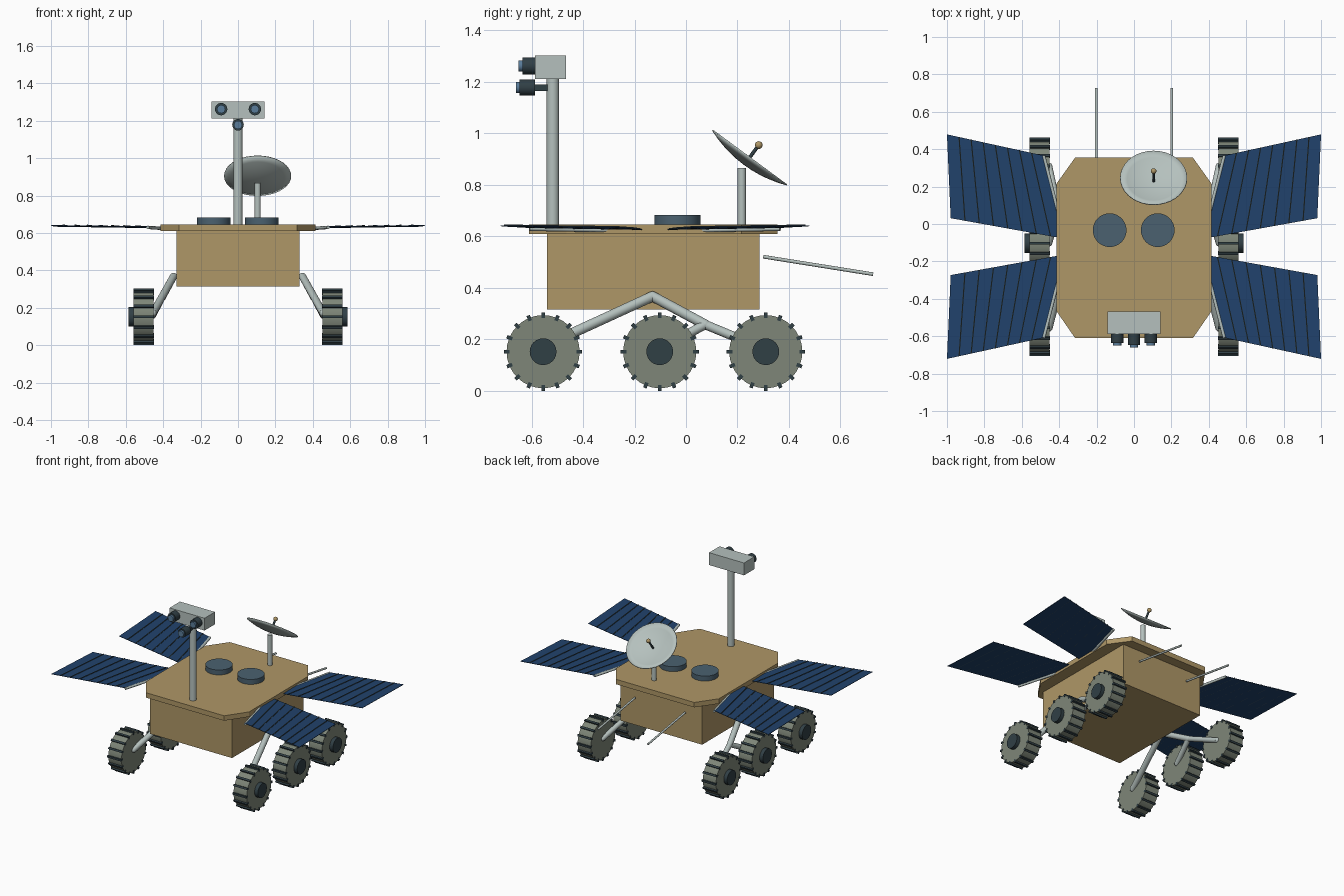
import bpy, bmesh
from math import cos, sin, pi, radians
from mathutils import Vector, Matrix

if "Cube" in bpy.data.objects:
    bpy.data.objects.remove(bpy.data.objects["Cube"])


def material(name, r, g, b):
    m = bpy.data.materials.new(name)
    m.diffuse_color = (r, g, b, 1)
    m.use_nodes = True
    m.node_tree.nodes["Principled BSDF"].inputs["Base Color"].default_value = m.diffuse_color
    return m


TAN = material("tan", 0.43, 0.31, 0.135)
METAL = material("pale_metal", 0.46, 0.53, 0.51)
DARK = material("dark", 0.03, 0.05, 0.06)
WHEEL = material("wheel_grey", 0.21, 0.24, 0.19)
SLATE = material("slate", 0.07, 0.12, 0.16)
BLUE = material("panel_blue", 0.015, 0.055, 0.15)
LENS = material("lens_blue", 0.1, 0.2, 0.32)


def finish(name, bm, mat, smooth=False):
    bmesh.ops.recalc_face_normals(bm, faces=bm.faces)
    me = bpy.data.meshes.new(name)
    bm.to_mesh(me)
    bm.free()
    me.materials.append(mat)
    ob = bpy.data.objects.new(name, me)
    bpy.context.collection.objects.link(ob)
    if smooth:
        bpy.ops.object.select_all(action='DESELECT')
        ob.select_set(True)
        bpy.context.view_layer.objects.active = ob
        bpy.ops.object.shade_smooth_by_angle(angle=radians(35))
    return ob


def add_box(bm, lo, hi, rot=Matrix()):
    lo, hi = Vector(lo), Vector(hi)
    size = Matrix.Diagonal((*(hi - lo), 1))
    bmesh.ops.create_cube(bm, size=1, matrix=rot @ Matrix.Translation((lo + hi) / 2) @ size)


def box(name, lo, hi, mat):
    bm = bmesh.new()
    add_box(bm, lo, hi)
    return finish(name, bm, mat)


def add_rod(bm, a, b, r, sides):
    a, b = Vector(a), Vector(b)
    rot = (b - a).to_track_quat('Z', 'Y').to_matrix().to_4x4()
    bmesh.ops.create_cone(bm, cap_ends=True, segments=sides, radius1=r, radius2=r,
                          depth=(b - a).length, matrix=Matrix.Translation((a + b) / 2) @ rot)


def rod(name, a, b, r, mat, sides=24):
    bm = bmesh.new()
    add_rod(bm, a, b, r, sides)
    return finish(name, bm, mat, True)


def tube_path(name, points, r, mat):
    bm = bmesh.new()
    for a, b in zip(points, points[1:]):
        add_rod(bm, a, b, r, 16)
    for p in points:
        bmesh.ops.create_uvsphere(bm, u_segments=16, v_segments=8, radius=r,
                                  matrix=Matrix.Translation(p))
    return finish(name, bm, mat, True)


# Body and chamfered deck
box("body", (-0.33, -0.54, 0.315), (0.33, 0.285, 0.612), TAN)
bm = bmesh.new()
outline = [(-0.315, -0.61), (0.315, -0.61), (0.415, -0.465), (0.415, 0.215),
           (0.315, 0.355), (-0.315, 0.355), (-0.415, 0.215), (-0.415, -0.465)]
deck = bm.faces.new([bm.verts.new((x, y, 0.61)) for x, y in outline])
top = bmesh.ops.extrude_face_region(bm, geom=[deck])
bmesh.ops.translate(bm, vec=(0, 0, 0.036),
                    verts=[v for v in top["geom"] if isinstance(v, bmesh.types.BMVert)])
finish("deck", bm, TAN)

# Deck drums
for side, x in (("left", -0.13), ("right", 0.127)):
    rod(side + "_deck_drum", (x, -0.033, 0.64), (x, -0.033, 0.682), 0.09, SLATE, 32)

# Camera mast and head
rod("mast", (0, -0.517, 0.64), (0, -0.517, 1.22), 0.024, METAL)
box("camera_head", (-0.141, -0.587, 1.212), (0.141, -0.467, 1.302), METAL)
for name, x, z, y, r in (("left", -0.09, 1.262, -0.636, 0.033),
                         ("right", 0.09, 1.262, -0.636, 0.033),
                         ("lower", 0, 1.178, -0.647, 0.031)):
    rod(name + "_camera", (x, -0.587, z), (x, y, z), r, DARK)
    rod(name + "_lens", (x, y + 0.005, z), (x, y - 0.014, z), 0.022, LENS)
box("lower_camera_bracket", (-0.012, -0.595, 1.165), (0.012, -0.52, 1.19), DARK)

# Dish antenna: shallow revolved bowl on a post, with feed
axis = Vector((0, 0.593, 0.805)).normalized()
apex = Vector((0.105, 0.227, 0.879))
rod("dish_post", (0.105, 0.217, 0.64), (0.105, 0.217, 0.866), 0.016, METAL)
bm = bmesh.new()
place = Matrix.Translation(apex) @ axis.to_track_quat('Z', 'Y').to_matrix().to_4x4()
N, R, depth = 36, 0.179, 0.034
centre = bm.verts.new(place @ Vector((0, 0, 0)))
rings = []
for k in range(1, 6):
    r = R * k / 5
    rings.append([bm.verts.new(place @ Vector((r * cos(2 * pi * i / N), r * sin(2 * pi * i / N),
                                               depth * (k / 5) ** 2))) for i in range(N)])
for i in range(N):
    j = (i + 1) % N
    bm.faces.new((centre, rings[0][i], rings[0][j]))
    for a, b in zip(rings, rings[1:]):
        bm.faces.new((a[i], b[i], b[j], a[j]))
dish = finish("dish", bm, METAL, True)
solid = dish.modifiers.new("thickness", 'SOLIDIFY')
solid.thickness = 0.005
solid.offset = 0
rod("dish_feed_arm", apex, apex + axis * 0.09, 0.007, DARK, 12)
bm = bmesh.new()
bmesh.ops.create_uvsphere(bm, u_segments=16, v_segments=10, radius=0.015,
                          matrix=Matrix.Translation(apex + axis * 0.094))
finish("dish_feed", bm, TAN, True)

# Solar panels: four wings mirrored about x = 0 and the wing centre line
MID = -0.121
for sx, side in ((-1, "left"), (1, "right")):
    for sy, end in ((-1, "front"), (1, "back")):
        def P(x, y, z):
            return Vector((sx * x, MID + sy * y, z))
        outer_far, outer_near = P(1.0, 0.60, 0.641), P(0.98, 0.152, 0.635)
        inner_far, inner_near = P(0.483, 0.487, 0.634), P(0.37, 0.042, 0.626)
        name = f"{end}_{side}_panel"
        bm = bmesh.new()
        bm.faces.new([bm.verts.new(p) for p in (outer_far, outer_near, inner_near, inner_far)])
        panel = finish(name, bm, BLUE)
        mod = panel.modifiers.new("thickness", 'SOLIDIFY')
        mod.thickness = 0.003
        mod.offset = 0
        bm = bmesh.new()
        up = Vector((0, 0, 0.002))
        for i in range(1, 8):
            t = i / 8
            add_rod(bm, outer_far.lerp(inner_far, t) + up, outer_near.lerp(inner_near, t) + up,
                    0.004, 6)
        finish(name + "_ribs", bm, DARK)
        drop = Vector((0, 0, -0.004))
        rod(name + "_hinge", inner_far + drop, inner_near + drop, 0.009, METAL, 12)

# Wheels, rockers, bogies and rear whip antennas
for sx, side in ((-1, "left"), (1, "right")):
    for pos, y in (("front", -0.555), ("middle", -0.102), ("rear", 0.31)):
        c = Vector((0, y, 0.152))
        name = f"{pos}_{side}_wheel"
        rod(name, c + Vector((sx * 0.452, 0, 0)), c + Vector((sx * 0.558, 0, 0)), 0.142, WHEEL, 32)
        rod(name + "_hub", c + Vector((sx * 0.54, 0, 0)), c + Vector((sx * 0.585, 0, 0)),
            0.052, DARK)
        bm = bmesh.new()
        for i in range(16):
            turn = Matrix.Translation(c) @ Matrix.Rotation(2 * pi * i / 16, 4, 'X')
            add_box(bm, (sx * 0.505 - 0.055, -0.007, 0.13), (sx * 0.505 + 0.055, 0.007, 0.152), turn)
        finish(name + "_treads", bm, DARK)
    pivot = (sx * 0.405, 0.075, 0.257)
    tube_path(side + "_rocker", [(sx * 0.455, -0.555, 0.172), (sx * 0.345, -0.13, 0.367), pivot],
              0.02, METAL)
    tube_path(side + "_bogie", [(sx * 0.455, -0.102, 0.165), pivot, (sx * 0.455, 0.31, 0.16)],
              0.018, METAL)
    rod(side + "_whip_antenna", (sx * 0.202, 0.3, 0.521), (sx * 0.202, 0.727, 0.453), 0.007, METAL, 12)
